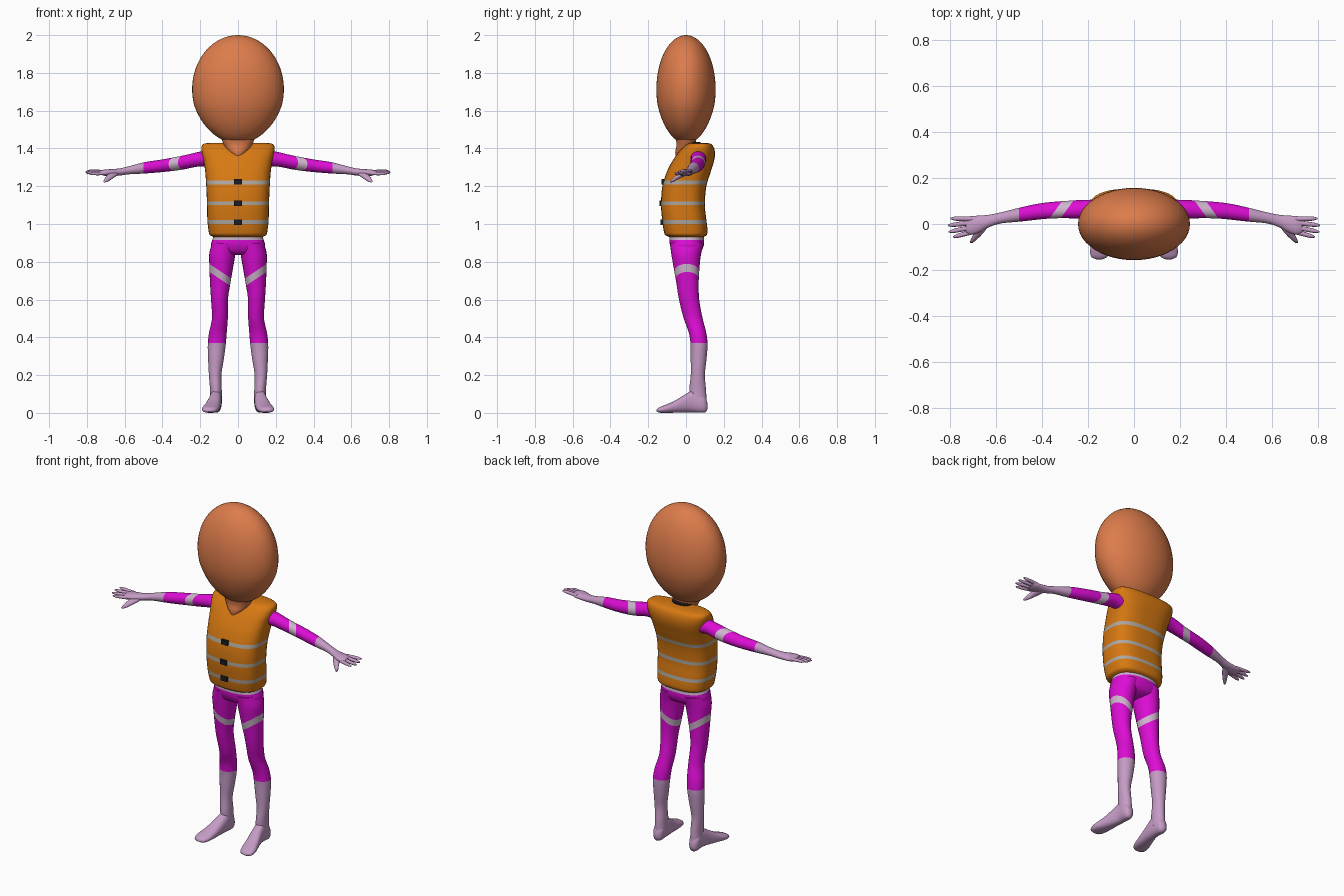
import bpy, bmesh, math

if "Cube" in bpy.data.objects:
    bpy.data.objects.remove(bpy.data.objects["Cube"])


def colour(name, r, g, b):
    m = bpy.data.materials.new(name)
    m.diffuse_color = (r, g, b, 1)
    m.use_nodes = True
    m.node_tree.nodes["Principled BSDF"].inputs["Base Color"].default_value = m.diffuse_color
    return m


HEAD = colour("terracotta", 0.72, 0.20, 0.07)
VEST = colour("vest_orange", 0.68, 0.19, 0.006)
REFLECT = colour("reflective_grey", 0.42, 0.39, 0.35)
BLACK = colour("buckle_black", 0.012, 0.012, 0.014)
SUIT = colour("magenta", 0.72, 0.004, 0.66)
BAND = colour("pale_band", 0.62, 0.46, 0.61)
SKIN = colour("lavender", 0.56, 0.33, 0.56)


def finish(ob, mirror=False, angle=50):
    if mirror:
        ob.modifiers.new("mirror", 'MIRROR').use_mirror_merge = False
    bpy.ops.object.select_all(action='DESELECT')
    ob.select_set(True)
    bpy.context.view_layer.objects.active = ob
    bpy.ops.object.shade_smooth_by_angle(angle=math.radians(angle))


def sample(keys, t):
    """Smooth interpolation through rows of (t, values...)."""
    n = len(keys)
    i = max(j for j in range(n - 1) if keys[j][0] <= t + 1e-9)
    k0, k1 = keys[i], keys[i + 1]
    h = k1[0] - k0[0]
    u = (t - k0[0]) / h

    def slope(j, c):
        a, b = keys[max(j - 1, 0)], keys[min(j + 1, n - 1)]
        return (b[c] - a[c]) / (b[0] - a[0])
    out = []
    for c in range(1, 5):
        m0, m1 = slope(i, c) * h, slope(i + 1, c) * h
        out.append((2*u**3 - 3*u**2 + 1) * k0[c] + (u**3 - 2*u**2 + u) * m0
                   + (3*u**2 - 2*u**3) * k1[c] + (u**3 - u**2) * m1)
    return out


def loft(name, axis, keys, mats, rule=None, sides=24, step=0.01, power=1.0,
         shear=None, mirror=False):
    """Rounded sections along an axis; each key is (t, a_min, a_max, b_min, b_max)."""
    bm = bmesh.new()
    count = max(2, round((keys[-1][0] - keys[0][0]) / step))
    ts = [keys[0][0] + (keys[-1][0] - keys[0][0]) * i / count for i in range(count + 1)]
    rings = []
    for t in ts:
        a0, a1, b0, b1 = sample(keys, t)
        ring = []
        for s in range(sides):
            w = 2 * math.pi * s / sides
            c, d = math.cos(w), math.sin(w)
            da = math.copysign(abs(c) ** power, c) * (a1 - a0) / 2
            db = math.copysign(abs(d) ** power, d) * (b1 - b0) / 2
            a, b = (a0 + a1) / 2 + da, (b0 + b1) / 2 + db
            tt = t + (shear(t, da) if shear else 0)
            co = {'x': (tt, a, b), 'y': (a, tt, b), 'z': (a, b, tt)}[axis]
            ring.append(bm.verts.new(co))
        rings.append(ring)
    for i in range(count):
        for s in range(sides):
            n = (s + 1) % sides
            f = bm.faces.new((rings[i][s], rings[i][n], rings[i+1][n], rings[i+1][s]))
            f.material_index = rule((ts[i] + ts[i+1]) / 2) if rule else 0
    for ring, t in ((rings[0], ts[0]), (rings[-1], ts[-1])):
        bm.faces.new(ring).material_index = rule(t) if rule else 0
    bmesh.ops.recalc_face_normals(bm, faces=bm.faces)
    me = bpy.data.meshes.new(name)
    bm.to_mesh(me)
    bm.free()
    for m in mats:
        me.materials.append(m)
    ob = bpy.data.objects.new(name, me)
    bpy.context.collection.objects.link(ob)
    finish(ob, mirror)
    return ob


# Head: a flattened egg, slightly pinched toward the neck
bpy.ops.mesh.primitive_uv_sphere_add(segments=48, ring_count=32, radius=1)
head = bpy.context.object
head.name = "head"
for v in head.data.vertices:
    pinch = 1 - 0.10 * max(0, -v.co.z - 0.3)
    v.co = (v.co.x * 0.243 * pinch, v.co.y * 0.157 * pinch, 1.713 + v.co.z * 0.287)
head.data.materials.append(HEAD)
finish(head)

# Neck with the pointed chest opening
loft("neck", 'z', [(1.34, -.01, .01, -.05, .06), (1.38, -.05, .05, -.057, .05),
                   (1.42, -.075, .075, -.05, .05), (1.48, -.10, .10, -.06, .06)], [HEAD])


# Vest with three reflective stripes
def vest_rule(z):
    return 1 if any(lo < z < lo + 0.02 for lo in (1.0, 1.10, 1.21)) else 0


vest_keys = [(0.93, -.125, .125, -.085, .09), (0.94, -.148, .148, -.108, .108),
             (0.96, -.155, .155, -.117, .114), (1.02, -.162, .162, -.126, .108),
             (1.10, -.164, .164, -.132, .100), (1.20, -.168, .168, -.125, .108),
             (1.28, -.174, .174, -.100, .132), (1.34, -.183, .183, -.068, .150),
             (1.38, -.192, .192, -.040, .153), (1.41, -.193, .193, -.012, .145),
             (1.425, -.180, .180, .010, .130), (1.43, -.155, .155, .030, .110)]
loft("vest", 'z', vest_keys, [VEST, REFLECT], vest_rule, sides=40, power=0.72, step=0.005)

# Dark inner collar behind the neck
loft("collar", 'z', [(1.40, -.07, .07, -.01, .085), (1.435, -.06, .06, .0, .075)], [BLACK])

# Buckles down the front
for i, z in enumerate((1.01, 1.11, 1.223)):
    bpy.ops.mesh.primitive_cube_add(size=1, location=(0, sample(vest_keys, z)[2], z))
    buckle = bpy.context.object
    buckle.name = f"buckle_{i + 1}"
    buckle.scale = (0.042, 0.018, 0.028)
    buckle.data.materials.append(BLACK)

# Hips with a pale waistband
loft("hips", 'z', [(0.835, -.03, .03, -.04, .045), (0.85, -.115, .115, -.065, .075),
                   (0.88, -.143, .143, -.082, .092), (0.91, -.138, .138, -.088, .096),
                   (0.95, -.125, .125, -.088, .094)],
     [SUIT, BAND], lambda z: 1 if z > 0.915 else 0, sides=32, power=0.85, step=0.005)


# Legs: tights with a slanted thigh band, bare below the knee
def leg_rule(z):
    return 2 if z < 0.37 else 1 if 0.71 < z < 0.75 else 0


loft("leg", 'z', [(0.05, .085, .148, .025, .110), (0.12, .086, .148, .018, .106),
                  (0.20, .088, .154, .025, .100), (0.28, .076, .158, .025, .108),
                  (0.36, .065, .160, .024, .114), (0.42, .060, .154, .016, .108),
                  (0.50, .054, .138, -.012, .088), (0.60, .053, .143, -.037, .070),
                  (0.68, .046, .149, -.050, .067), (0.75, .036, .152, -.062, .070),
                  (0.83, .018, .152, -.076, .078), (0.90, .004, .138, -.086, .094)],
     [SUIT, BAND, SKIN], leg_rule,
     shear=lambda z, d: 0.7 * d * math.exp(-((z - 0.73) / 0.09) ** 2), mirror=True)

# Feet
loft("foot", 'y', [(-.155, .140, .160, .008, .018), (-.145, .118, .184, .002, .028),
                   (-.11, .102, .190, .0, .042), (-.06, .094, .176, .001, .064),
                   (0.0, .088, .158, .003, .100), (.04, .086, .150, .003, .120),
                   (.09, .088, .148, .001, .100), (.108, .097, .140, .006, .072),
                   (.115, .110, .128, .022, .048)], [SKIN], power=0.85, mirror=True)


# Arms: sleeve with one slanted band, then bare forearm and palm
def arm_rule(x):
    return 2 if x > 0.5 else 1 if 0.29 < x < 0.34 else 0


loft("arm", 'x', [(.13, .025, .110, 1.300, 1.390), (.20, .024, .105, 1.305, 1.383),
                  (.30, .025, .102, 1.287, 1.360), (.40, .020, .092, 1.275, 1.342),
                  (.50, .010, .070, 1.267, 1.326), (.58, .002, .050, 1.263, 1.305),
                  (.63, -.014, .040, 1.256, 1.294), (.68, -.040, .036, 1.254, 1.290),
                  (.71, -.046, .034, 1.256, 1.288), (.73, -.038, .026, 1.262, 1.282)],
     [SUIT, BAND, SKIN], arm_rule,
     shear=lambda x, d: -0.8 * d * math.exp(-((x - 0.315) / 0.08) ** 2), mirror=True)

# Fingers: (name, root y, tip x, tip y)
for name, y0, x1, y1 in (("index", -.034, .785, -.056), ("middle", -.014, .805, -.034),
                         ("ring", .006, .808, -.006), ("little", .022, .797, .024)):
    z0, z1 = 1.273 + 0.15 * y0, 1.277 + 0.2 * y1
    ym, zm = y0 + (y1 - y0) * 0.8, z0 + (z1 - z0) * 0.8
    xm = .70 + (x1 - .70) * 0.8
    loft(name + "_finger", 'x',
         [(.70, y0 - .011, y0 + .011, z0 - .010, z0 + .010),
          (xm, ym - .009, ym + .009, zm - .008, zm + .008),
          (x1, y1 - .003, y1 + .003, z1 - .003, z1 + .003)],
         [SKIN], sides=10, mirror=True)

# Thumb
loft("thumb", 'y', [(-.083, .702, .712, 1.220, 1.228), (-.070, .685, .710, 1.222, 1.242),
                    (-.040, .655, .695, 1.238, 1.266), (.0, .625, .685, 1.256, 1.286)],
     [SKIN], sides=12, mirror=True)
